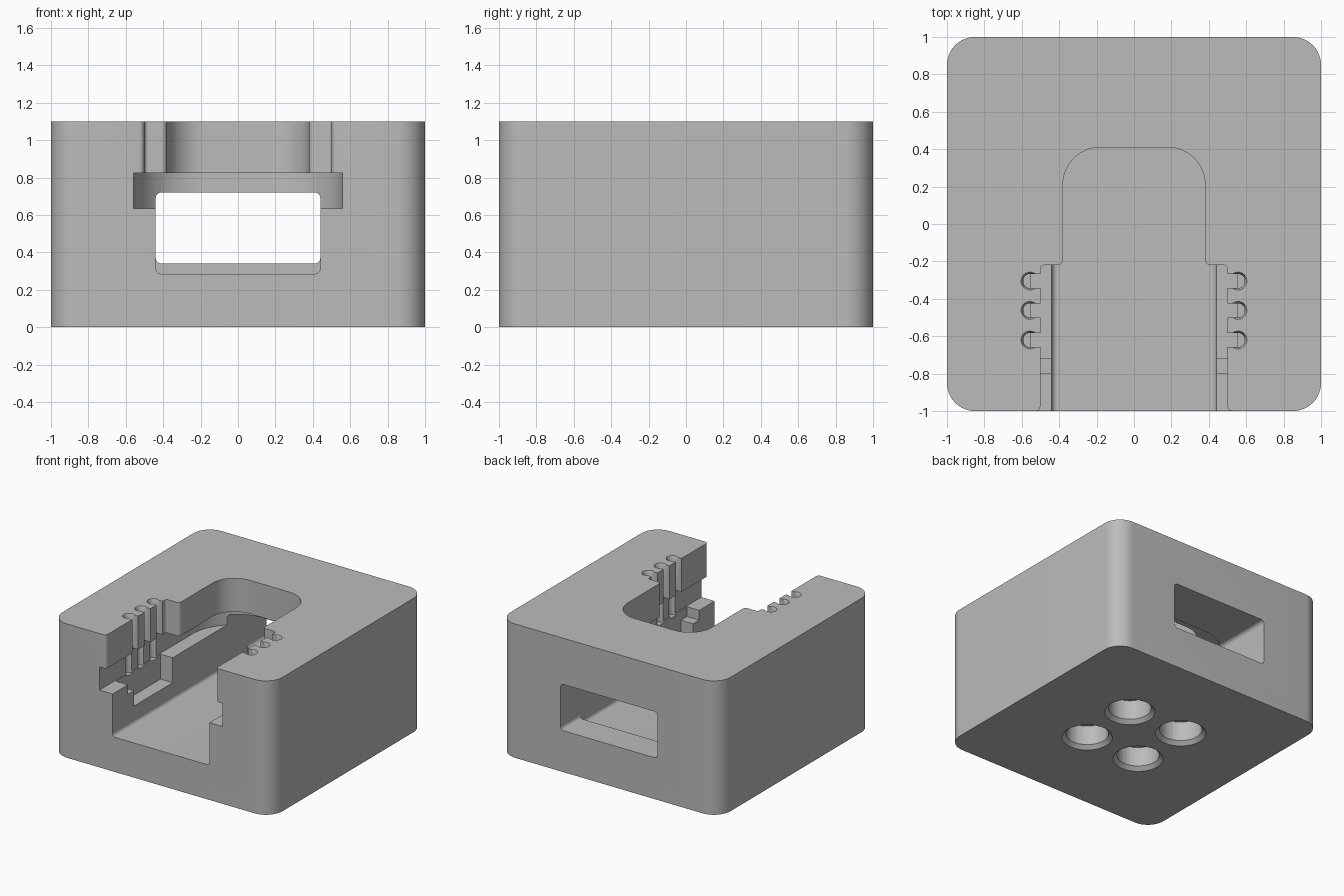
import bpy, bmesh, math
from mathutils import Vector

if "Cube" in bpy.data.objects:
    bpy.data.objects.remove(bpy.data.objects["Cube"], do_unlink=True)

grey = bpy.data.materials.new("plain_grey")
grey.use_nodes = True
grey.diffuse_color = (0.5, 0.5, 0.5, 1)
grey.node_tree.nodes["Principled BSDF"].inputs["Base Color"].default_value = (0.5, 0.5, 0.5, 1)


def outline(corners, steps=12):
    """Closed 2D outline with right-angled corners (a, b, radius) rounded off."""
    pts = []
    for i, (a, b, r) in enumerate(corners):
        p = Vector((a, b))
        if not r:
            pts.append(p)
            continue
        u = (Vector(corners[i - 1][:2]) - p).normalized()
        v = (Vector(corners[(i + 1) % len(corners)][:2]) - p).normalized()
        c = p + (u + v) * r
        for k in range(steps + 1):
            t = math.pi / 2 * k / steps
            pts.append(c - (v * math.cos(t) + u * math.sin(t)) * r)
    return pts


def finish(name, bm):
    bmesh.ops.recalc_face_normals(bm, faces=bm.faces)
    mesh = bpy.data.meshes.new(name)
    bm.to_mesh(mesh)
    bm.free()
    mesh.materials.append(grey)
    ob = bpy.data.objects.new(name, mesh)
    bpy.context.collection.objects.link(ob)
    return ob


def prism(name, corners, lo, hi, axis="z"):
    bm = bmesh.new()
    place = (lambda p, h: (p.x, p.y, h)) if axis == "z" else (lambda p, h: (p.x, h, p.y))
    face = bm.faces.new([bm.verts.new(place(p, lo)) for p in outline(corners)])
    new = bmesh.ops.extrude_face_region(bm, geom=[face])["geom"]
    move = Vector(place(Vector((0, 0)), hi - lo))
    bmesh.ops.translate(bm, vec=move, verts=[g for g in new if isinstance(g, bmesh.types.BMVert)])
    return finish(name, bm)


def rect(x0, x1, y0, y1, r=0):
    return [(x0, y0, r), (x1, y0, r), (x1, y1, r), (x0, y1, r)]


def cone(name, x, y, z0, z1, r0, r1):
    bm = bmesh.new()
    bmesh.ops.create_cone(bm, cap_ends=True, segments=40, radius1=r0, radius2=r1, depth=z1 - z0)
    bmesh.ops.translate(bm, vec=(x, y, (z0 + z1) / 2), verts=bm.verts)
    return finish(name, bm)


def mirrored(half):
    return half + [(-x, y, r) for x, y, r in reversed(half)]


# Rounded block
body = prism("holder_block", rect(-1, 1, -1, 1, 0.15), 0, 1.1)


def cut(cutter):
    cutter.hide_render = True
    mod = body.modifiers.new("cut", "BOOLEAN")
    mod.operation = "DIFFERENCE"
    mod.solver = "EXACT"
    mod.object = cutter
    bpy.context.view_layer.objects.active = body
    bpy.ops.object.modifier_apply(modifier=mod.name)
    bpy.data.objects.remove(cutter, do_unlink=True)


# Open top slot, wide at the front and rounded at the back
cut(prism("top_slot", mirrored([
    (0.6, -1.1, 0), (0.6, -1.001, 0), (0.5, -1.001, 0.03), (0.5, -0.22, 0.02),
    (0.38, -0.22, 0.03), (0.38, 0.41, 0.2)]), 0.75, 1.2))

# Wider flange slot underneath
cut(prism("flange_slot", mirrored([(0.56, -1.1, 0), (0.56, 0.59, 0.38)]), 0.635, 0.825))

# Tunnel through to the back, with a deeper floor at the front
cut(prism("tunnel", rect(-0.44, 0.44, 0.34, 0.72, 0.03), -1.1, 1.1, "y"))
cut(prism("tunnel_floor", rect(-0.44, 0.44, 0.285, 0.6, 0.03), -1.1, 0.75, "y"))

for side, s in (("left", 1), ("right", -1)):
    # Recess and step in the ledge
    cut(prism(side + "_recess", rect(*sorted((0.4 * s, 0.55 * s)), -0.72, -0.22), 0.43, 0.7))
    cut(prism(side + "_step", rect(*sorted((0.4 * s, 0.55 * s)), -0.8, -0.7), 0.555, 0.7))
    # Vertical grooves with flared mouths
    for y in (-0.305, -0.462, -0.62):
        cut(prism(side + "_groove", rect(*sorted((0.45 * s, 0.592 * s)), y - 0.038, y + 0.038, 0.036),
                  0.62, 1.2))
        cut(cone(side + "_flare", 0.556 * s, y, 1.06, 1.11, 0.03, 0.052))

# Blind holes in the base with chamfered mouths
for x in (-0.25, 0.25):
    for y in (-0.25, 0.25):
        cut(cone("base_hole", x, y, -0.1, 0.19, 0.16, 0.16))
        cut(cone("hole_chamfer", x, y, -0.01, 0.035, 0.2, 0.155))

# Smooth curved walls, sharp edges
bpy.ops.object.select_all(action="DESELECT")
body.select_set(True)
bpy.context.view_layer.objects.active = body
bpy.ops.object.shade_smooth_by_angle(angle=math.radians(25))
